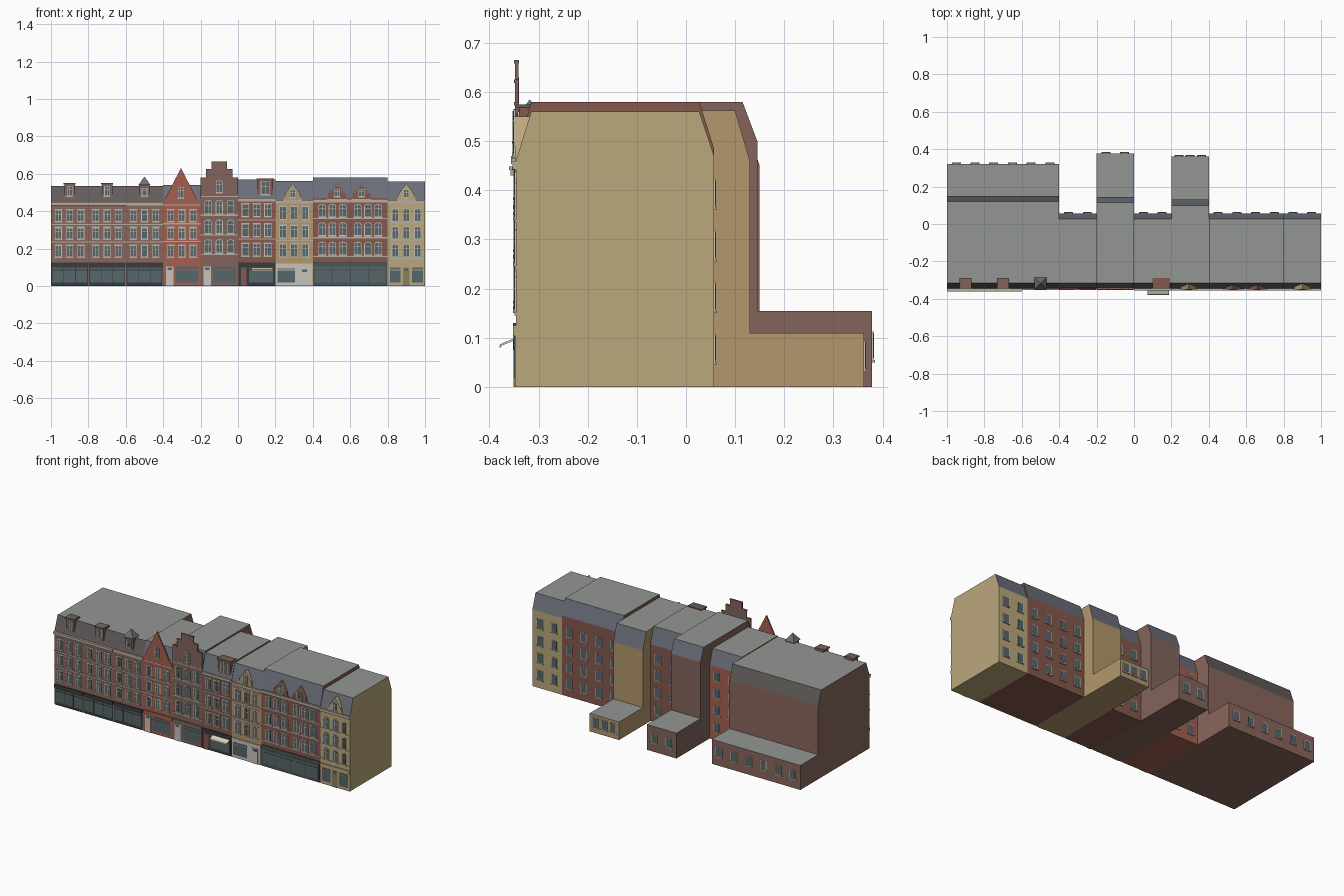
import bpy, bmesh, math
from mathutils import Vector

if "Cube" in bpy.data.objects:
    bpy.data.objects.remove(bpy.data.objects["Cube"])

F = -0.346          # front wall plane
meshes = {}         # (part name, colour) -> bmesh


def material(hexcol):
    m = bpy.data.materials.get(hexcol)
    if not m:
        m = bpy.data.materials.new(hexcol)
        rgb = [int(hexcol[i:i + 2], 16) / 255 for i in (0, 2, 4)]
        m.diffuse_color = [c / 12.92 if c < 0.04 else ((c + 0.055) / 1.055) ** 2.4 for c in rgb] + [1]
        m.use_nodes = True
        m.node_tree.nodes["Principled BSDF"].inputs["Base Color"].default_value = m.diffuse_color
    return m


def prism(part, col, pts, a, b, axis='y'):
    """Extrude a 2D outline: (x, z) along y, or (y, z) along x."""
    bm = meshes.setdefault((part, col), bmesh.new())
    place = (lambda p, t: (p[0], t, p[1])) if axis == 'y' else (lambda p, t: (t, p[0], p[1]))
    r0 = [bm.verts.new(place(p, a)) for p in pts]
    r1 = [bm.verts.new(place(p, b)) for p in pts]
    bm.faces.new(r0)
    bm.faces.new(r1[::-1])
    n = len(pts)
    for i in range(n):
        j = (i + 1) % n
        bm.faces.new((r0[j], r0[i], r1[i], r1[j]))


def box(part, col, x0, x1, z0, z1, y0, y1):
    prism(part, col, [(x0, z0), (x1, z0), (x1, z1), (x0, z1)], y0, y1)


def outline(x, z, w, h, arch):
    """Window outline, centred on x with its bottom at z."""
    pts = [(x - w / 2, z), (x + w / 2, z)]
    if not arch:
        return pts + [(x + w / 2, z + h), (x - w / 2, z + h)]
    r = w / 2
    return pts + [(x + r * math.cos(a), z + h - r * 0.6 + r * 0.6 * math.sin(a))
                  for a in [math.pi * k / 8 for k in range(9)]]


GLASS, FRAME, DARK, STONE = '56666b', 'c9c4b8', '3c3b3c', 'b8aea0'
ROOF, SLATE, BROWN_SLATE = '949694', '6c707a', '625d5b'


def window(part, x, z, w, h, y=F, s=-1, arch=False, bars=True):
    t = 0.0035
    prism(part + '_window_frames', FRAME, outline(x, z, w, h, arch), y - s * .001, y + s * .003)
    prism(part + '_window_glass', GLASS, outline(x, z + t, w - 2 * t, h - 2 * t, arch), y, y + s * .004)
    if bars:
        box(part + '_window_frames', FRAME, x - .0012, x + .0012, z + t, z + h - t, y, y + s * .005)
        box(part + '_window_frames', FRAME, x - w / 2 + t, x + w / 2 - t, z + h * .62, z + h * .62 + .0025, y, y + s * .005)
    box(part + '_window_sills', STONE, x - w / 2 - .003, x + w / 2 + .003, z - .005, z, y - s * .001, y + s * .006)


def house(part, x0, x1, wall, eave, top, back, annexe=None, slate=SLATE, rear=None):
    """Mansard block, optionally with a low rear annexe (depth, height)."""
    pts = [(F, 0), (F, eave), (-.315, top), (back - .03, top), (back, rear or eave)]
    pts += [(back, annexe[1]), (annexe[0], annexe[1]), (annexe[0], 0)] if annexe else [(back, 0)]
    prism(part + '_body', wall, pts, x0, x1, 'x')


def facade(part, cols, rows, w=.036, h=.062, arch=False, bands=(), x0=0, x1=0):
    for z in rows:
        for x in cols:
            window(part, x, z, w, h, arch=arch)
            if not arch:
                box(part + '_lintels', STONE, x - w / 2 - .004, x + w / 2 + .004, z + h, z + h + .005, F + .001, F - .003)
    for z in bands:
        box(part + '_stone_bands', STONE, x0, x1, z, z + .006, F + .001, F - .003)


def cornice(part, x0, x1, z, col=STONE, out=.007, h=.018):
    box(part + '_cornice', col, x0, x1, z, z + h, F + .004, F - out)
    box(part + '_cornice', col, x0, x1, z + h * .65, z + h, F + .004, F - out - .003)


def shop(part, x0, x1, panes, col=DARK, top=.125, door=None, door_col=FRAME):
    """Shopfront: fascia, plinth, framed panes and an optional door (x0, x1)."""
    box(part + '_shop_surround', col, x0 + .003, x1 - .003, 0, top, F + .001, F - .002)
    box(part + '_shop_fascia', col, x0 + .002, x1 - .002, top - .02, top, F, F - .006)
    for a, b in panes:
        box(part + '_shop_glass', GLASS, a, b, .018, top - .026, F, F - .0035)
        box(part + '_shop_mullions', col, a, b, .084, .087, F, F - .005)
    if door:
        box(part + '_door', door_col, door[0], door[1], 0, top - .026, F, F - .005)
        box(part + '_door_light', GLASS, door[0] + .008, door[1] - .008, top - .045, top - .031, F, F - .006)


def back_windows(part, xs, zs, y):
    for x in xs:
        for z in zs:
            window(part + '_rear', x, z, .042, .058, y, 1, bars=False)


def dormer(part, x, w, z0, z1, wall, roof='flat', yb=-.29, win=True):
    """Roof dormer: flat capped, pyramid roofed or with a pointed front."""
    if roof == 'point':
        pts = [(x - w / 2, z0), (x + w / 2, z0), (x + w * .38, z0 + (z1 - z0) * .4), (x, z1),
               (x - w * .38, z0 + (z1 - z0) * .4)]
        prism(part + '_dormer', wall, pts, F - .002, yb - .02)
        for sgn in (-1, 1):   # raking trim
            a, b = Vector((x + sgn * w * .38, z0 + (z1 - z0) * .4)), Vector((x, z1))
            o = Vector((0, .007))
            prism(part + '_dormer_trim', STONE, [a - o, b - o, b, a], F, F - .005)
        window(part + '_dormer', x, z0 + .012, w * .3, (z1 - z0) * .5, F - .002)
        return
    box(part + '_dormer', wall, x - w / 2, x + w / 2, z0, z1, F + .006, yb)
    if roof == 'flat':
        box(part + '_dormer_cap', BROWN_SLATE, x - w / 2 - .004, x + w / 2 + .004, z1 - .008, z1, F + .001, yb)
    else:
        r = w / 2 + .004
        yc = (F + yb) / 2
        bm = meshes.setdefault((part + '_dormer_roof', SLATE), bmesh.new())
        base = [bm.verts.new((x + i * r, yc + j * r, z1)) for i, j in ((-1, -1), (1, -1), (1, 1), (-1, 1))]
        apex = bm.verts.new((x, yc, z1 + .045))
        bm.faces.new(base[::-1])
        for i in range(4):
            bm.faces.new((base[i], base[(i + 1) % 4], apex))
    window(part + '_dormer', x, z0 + .02, w * .55, (z1 - z0) - .035, F + .006)


def three(c, p=.06):
    return [c - p, c, c + p]


R3 = (.155, .25, .345)
BROWN, RED, PLUM = '8a675d', 'a5604f', '85584d'
TAN, SAND, STEP = 'b3976d', 'bba87c', '82655c'

# Left trio: brown brick, sharing a long rear annexe
for i, c in enumerate((-.9, -.7, -.5)):
    n = 'house_%d' % (i + 1)
    house(n, c - .1, c + .1, BROWN, .45, .535, .15, (.322, .15))
    facade(n, three(c), R3, bands=(.232, .325), x0=c - .1, x1=c + .1)
    cornice(n, c - .1, c + .1, .43, STONE, .011 if i < 2 else .005)
    shop(n, c - .1, c + .1, [(c - .092, c - .033), (c - .029, c + .029), (c + .033, c + .092)])
    dormer(n, c, .056, .46, .55 if i < 2 else .54, STEP, 'flat' if i < 2 else 'pyramid')
    back_windows(n, (c - .05, c + .05), (.055,), .322)

# Red house with a pointed gable
n = 'house_4'
house(n, -.4, -.2, RED, .45, .54, .057)
prism(n + '_gable', RED, [(-.398, .43), (-.202, .43), (-.202, .452), (-.222, .47), (-.305, .63), (-.388, .47), (-.398, .452)], F - .002, F + .006)
facade(n, three(-.3), R3, bands=(.235, .33, .43), x0=-.4, x1=-.2)
window(n, -.305, .47, .034, .06, F - .002)
shop(n, -.4, -.2, [(-.335, -.212)], RED, .13, (-.385, -.345))
back_windows(n, (-.35, -.25), (.05, .155, .26, .365), .057)

# Stepped gable house
n = 'house_5'
house(n, -.2, 0, STEP, .5, .58, .145, (.378, .155))
half = [(.1, .46), (.1, .58), (.07, .58), (.07, .625), (.042, .625), (.042, .665)]
prism(n + '_stepped_gable', STEP, [(-.1 + a, z) for a, z in half] + [(-.1 - a, z) for a, z in half[::-1]], F - .002, F + .005)
for a, b, z in ((-.2, -.17, .58), (-.03, 0, .58), (-.17, -.142, .625), (-.058, -.03, .625), (-.142, -.058, .665)):
    box(n + '_gable_coping', STEP, a, b, z - .007, z, F + .006, F - .004)
facade(n, three(-.1), (.175, .28, .385), .038, .075, True, (.165, .27, .375, .475), -.2, 0)
window(n, -.1, .5, .036, .065, F - .002, arch=True)
shop(n, -.2, 0, [(-.13, -.012)], STEP, .13, (-.185, -.145))
back_windows(n, (-.15, -.05), (.055,), .378)

# Plum house with square dormer and awning
n = 'house_6'
house(n, 0, .2, PLUM, .47, .57, .057)
facade(n, three(.1), (.16, .265, .37), .04, .068, False, (.248, .35), 0, .2)
cornice(n, 0, .2, .452)
dormer(n, .145, .085, .468, .575, PLUM)
shop(n, 0, .2, [(.06, .188)], DARK, .125, (.015, .045), PLUM)
prism(n + '_awning', 'd8d2c0', [(F, .1), (-.378, .087), (-.38, .08), (-.377, .08), (-.375, .084), (F, .096)], .072, .188, 'x')
back_windows(n, (.05, .15), (.05, .155, .26, .365), .057)

# Tan house with rear annexe
n = 'house_7'
house(n, .2, .4, TAN, .46, .562, .13, (.362, .11))
facade(n, three(.3), (.155, .255, .355), .038, .07, bands=(.24, .34), x0=.2, x1=.4)
cornice(n, .2, .4, .442)
dormer(n, .292, .1, .46, .55, TAN, 'point')
shop(n, .2, .4, [(.212, .305)], FRAME, .12, (.335, .378))
back_windows(n, (.24, .3, .36), (.035,), .362)

# Double-width house with two pointed dormers
n = 'house_8'
house(n, .4, .8, PLUM, .47, .58, .057, rear=.485)
facade(n, (.45, .505, .56, .64, .695, .75), (.165, .268, .367), .04, .072, True, (.155, .255, .357), .4, .8)
cornice(n, .4, .8, .447)
for c in (.53, .66):
    dormer(n, c, .11, .465, .548, PLUM, 'point')
shop(n, .4, .8, [(.412, .498), (.506, .596), (.604, .694), (.702, .788)], '4d5552', .13)
back_windows(n, (.45, .55, .65, .75), (.05, .155, .26, .365), .057)

# Sand house at the right end
n = 'house_9'
house(n, .8, 1, SAND, .46, .56, .057, rear=.47)
facade(n, three(.9), R3, .036, .07, True, (.145, .24, .335), .8, 1)
cornice(n, .8, 1, .442)
dormer(n, .9, .1, .46, .55, SAND, 'point')
shop(n, .8, 1, [(.812, .87), (.93, .988)], SAND, .125, (.882, .918), '8b8160')
back_windows(n, (.85, .95), (.05, .155, .26, .365), .057)

# Turn the collected parts into objects; roofs of the blocks get their own colours
for (part, col), bm in meshes.items():
    bmesh.ops.recalc_face_normals(bm, faces=bm.faces)
    me = bpy.data.meshes.new(part)
    me.materials.append(material(col))
    if part.endswith('_body'):
        me.materials.append(material(ROOF))
        me.materials.append(material(BROWN_SLATE if part[:7] in ('house_1', 'house_2', 'house_3') else SLATE))
        for f in bm.faces:
            f.material_index = 1 if f.normal.z > .9 else 2 if f.normal.z > .1 else 0
    bm.to_mesh(me)
    bm.free()
    bpy.context.collection.objects.link(bpy.data.objects.new(part, me))
